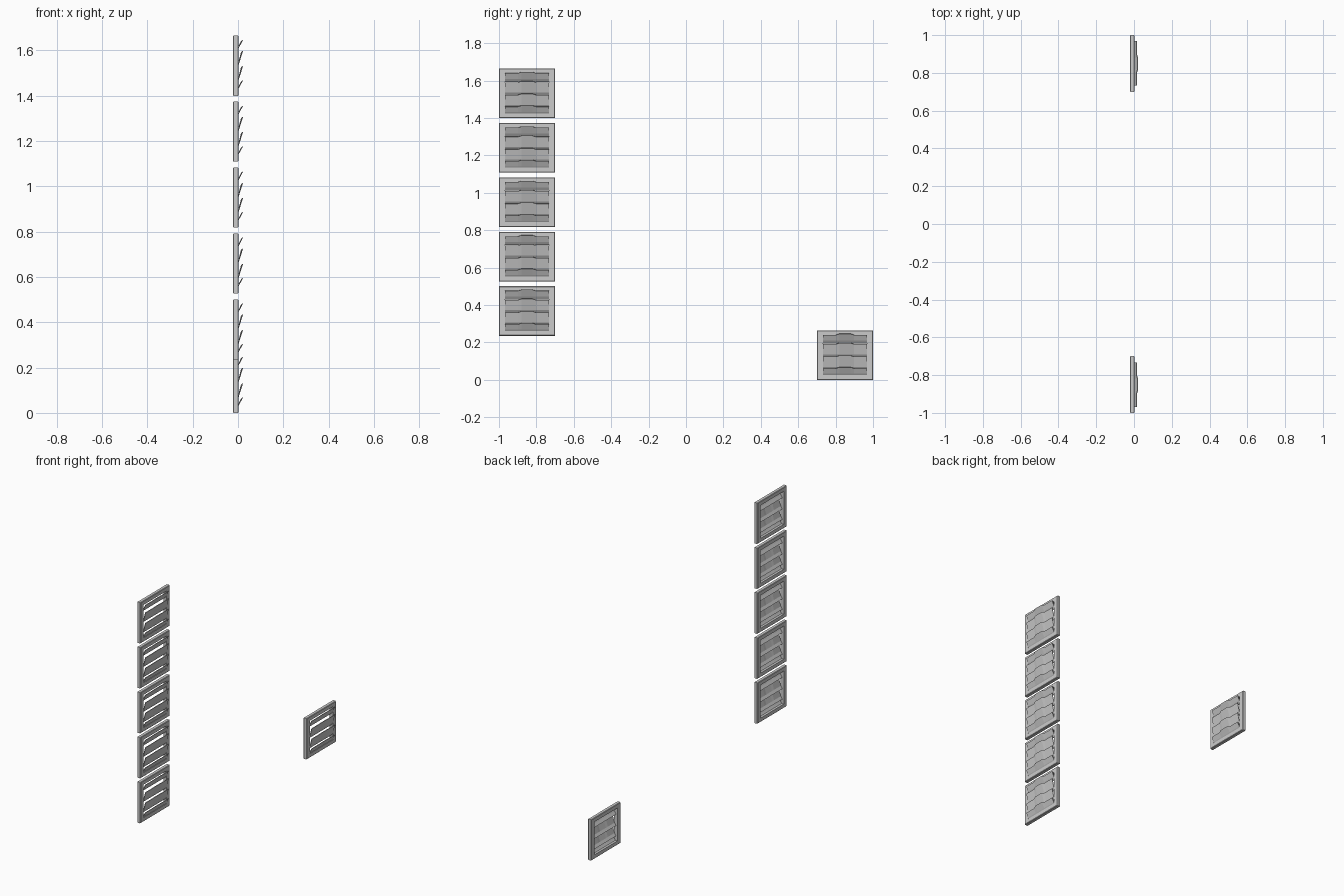
import bpy, bmesh

if "Cube" in bpy.data.objects:
    bpy.data.objects.remove(bpy.data.objects["Cube"])

W, H, PITCH = 0.30, 0.265, 0.2908


def make_object(name, rings, closed_path, loc):
    """Skin a list of equal-length closed sections into one mesh."""
    bm = bmesh.new()
    loops = [[bm.verts.new(p) for p in ring] for ring in rings]
    n = len(loops[0])
    count = len(loops) if closed_path else len(loops) - 1
    for i in range(count):
        a, b = loops[i], loops[(i + 1) % len(loops)]
        for j in range(n):
            k = (j + 1) % n
            bm.faces.new((a[j], a[k], b[k], b[j]))
    if not closed_path:
        bm.faces.new(loops[0])
        bm.faces.new(loops[-1])
    bmesh.ops.recalc_face_normals(bm, faces=bm.faces)
    me = bpy.data.meshes.new(name)
    bm.to_mesh(me)
    bm.free()
    ob = bpy.data.objects.new(name, me)
    ob.location = loc
    bpy.context.collection.objects.link(ob)
    return ob


def frame(loc):
    # Bevelled rectangular surround: (x, side inset, top/bottom inset)
    prof = [(-0.022, 0.003, 0.003), (-0.019, 0, 0), (-0.001, 0, 0),
            (0.002, 0.003, 0.003), (0.002, 0.032, 0.026), (-0.022, 0.032, 0.026)]
    rings = []
    for x, iy, iz in prof:
        y = W / 2 - iy
        rings.append([(x, -y, iz), (x, y, iz), (x, y, H - iz), (x, -y, H - iz)])
    make_object("vent_frame", rings, True, loc)


def slat(loc, z0, z1):
    # Tilted slat whose middle section swells into a raised tab
    rings = []
    for y, k in ((-0.118, 0), (-0.048, 0), (-0.030, 1),
                 (0.030, 1), (0.048, 0), (0.118, 0)):
        dx, dz = 0.006 * k, 0.006 * k
        rings.append([(-0.008, y, z0 - 0.016), (0.003, y, z0),
                      (0.016 + dx, y, z1 + dz), (0.013 + dx, y, z1 + dz + 0.001),
                      (-0.001, y, z0 + 0.002), (-0.012, y, z0 - 0.015)])
    make_object("vent_slat", rings, False, loc)


# Four slats per panel: narrow, wide, wide, narrow
SLATS = [(0.033, 0.061), (0.070, 0.124), (0.137, 0.191), (0.210, 0.240)]

# Column of five panels on one side, a single low panel on the other
places = [(0, -0.85, 0.236 + i * PITCH) for i in range(5)] + [(0, 0.85, 0)]
for loc in places:
    frame(loc)
    for z0, z1 in SLATS:
        slat(loc, z0, z1)
